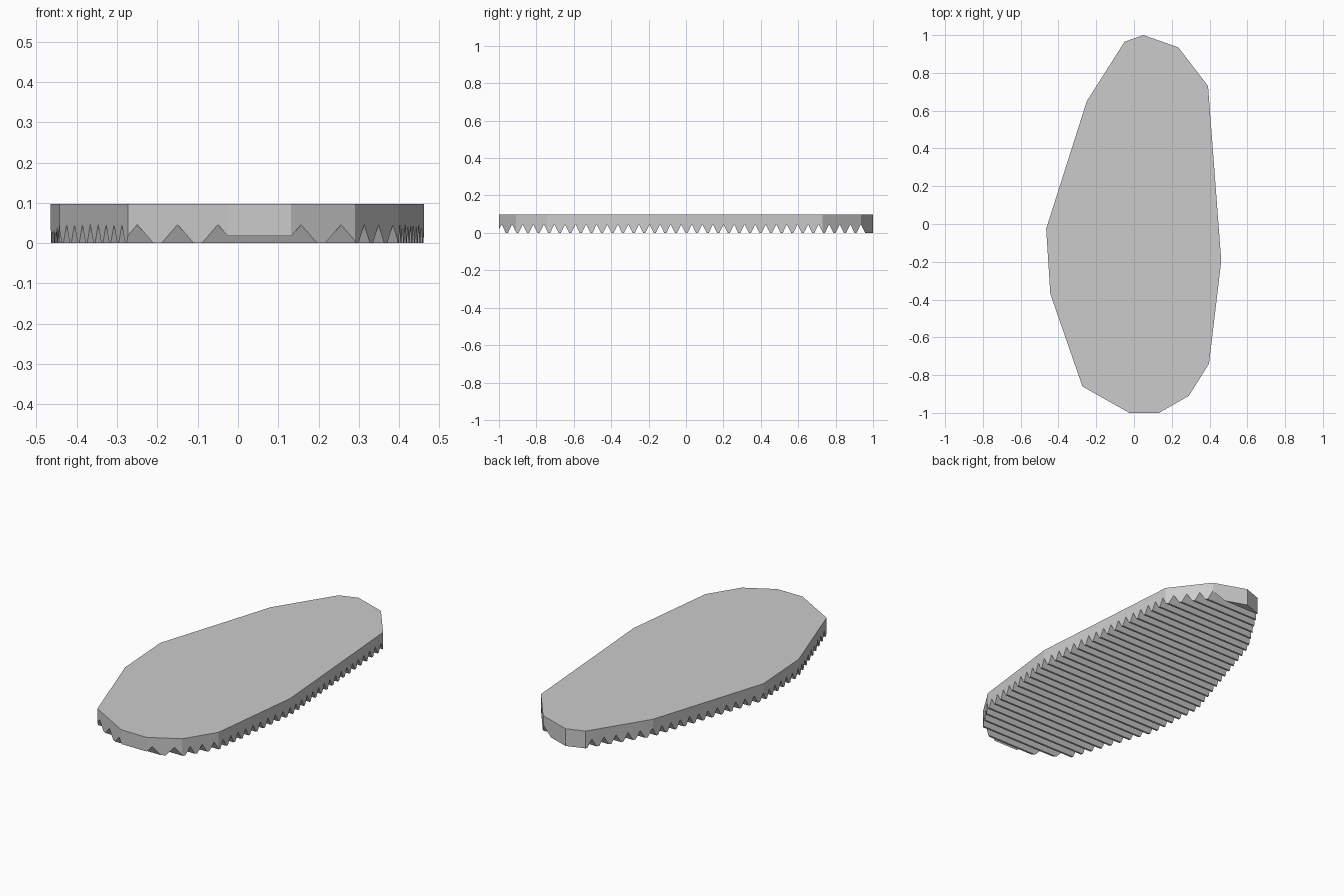
import bpy, bmesh
from mathutils import Vector

if "Cube" in bpy.data.objects:
    bpy.data.objects.remove(bpy.data.objects["Cube"])

# Sole outline seen from above, counter-clockwise
OUTLINE = [(0.05, 1.0), (-0.05, 0.965), (-0.25, 0.65), (-0.465, -0.025),
           (-0.443, -0.37), (-0.273, -0.86), (-0.025, -1.0), (0.132, -1.0),
           (0.29, -0.91), (0.397, -0.74), (0.462, -0.195), (0.392, 0.73),
           (0.235, 0.935)]
HEIGHT = 0.097
GROOVES, FIRST, PITCH = 35, -0.986, 0.0565
HALF_WIDTH, DEPTH = 0.0225, 0.046

# Side profile (y, z) with the V-groove tread along the bottom
profile = [(-1.1, HEIGHT), (-1.1, 0)]
for i in range(GROOVES):
    y = FIRST + i * PITCH
    profile += [(y - HALF_WIDTH, 0), (y, DEPTH), (y + HALF_WIDTH, 0)]
profile += [(1.1, 0), (1.1, HEIGHT)]

# Extrude the profile across x
bm = bmesh.new()
face = bm.faces.new([bm.verts.new((-0.6, y, z)) for y, z in profile])
ext = bmesh.ops.extrude_face_region(bm, geom=[face])
bmesh.ops.translate(bm, vec=(1.2, 0, 0),
                    verts=[v for v in ext["geom"] if isinstance(v, bmesh.types.BMVert)])

# Trim to the outline, one straight side at a time, and cap each cut
for (x0, y0), (x1, y1) in zip(OUTLINE, OUTLINE[1:] + OUTLINE[:1]):
    cut = bmesh.ops.bisect_plane(
        bm, geom=bm.verts[:] + bm.edges[:] + bm.faces[:], dist=1e-6,
        plane_co=(x0, y0, 0), plane_no=Vector((y1 - y0, x0 - x1, 0)).normalized(),
        clear_outer=True)
    edges = [e for e in cut["geom_cut"] if isinstance(e, bmesh.types.BMEdge)]
    bmesh.ops.edgeloop_fill(bm, edges=edges)

bmesh.ops.recalc_face_normals(bm, faces=bm.faces[:])
mesh = bpy.data.meshes.new("ribbed_sole")
bm.to_mesh(mesh)
bm.free()
bpy.context.collection.objects.link(bpy.data.objects.new("ribbed_sole", mesh))
